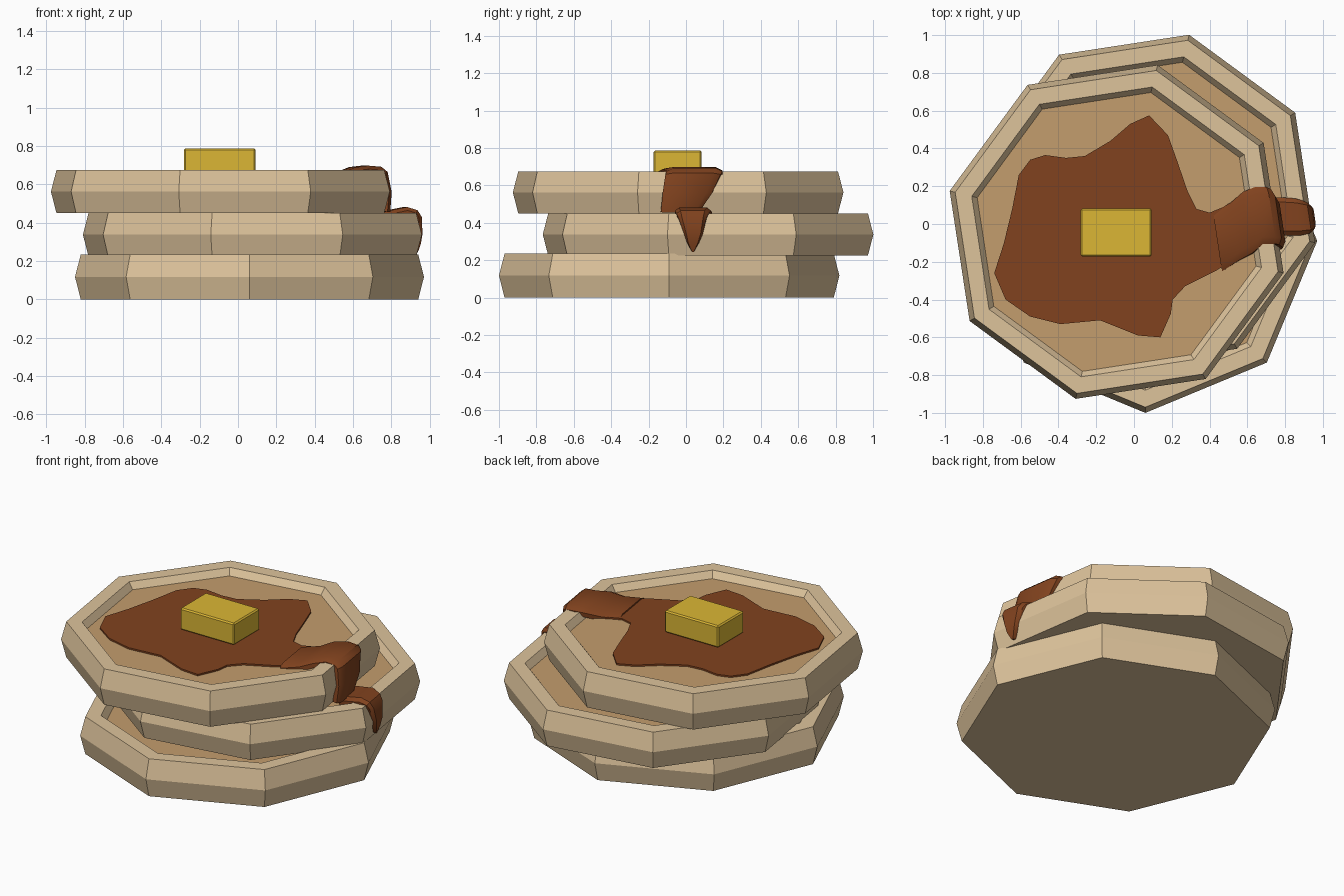
import bpy, bmesh
from math import cos, sin, radians
from mathutils import Vector

if "Cube" in bpy.data.objects:
    bpy.data.objects.remove(bpy.data.objects["Cube"])


def material(name, rgb):
    m = bpy.data.materials.new(name)
    m.diffuse_color = (*rgb, 1)
    m.use_nodes = True
    m.node_tree.nodes["Principled BSDF"].inputs["Base Color"].default_value = m.diffuse_color
    return m


EDGE = material("pancake_edge", (0.73, 0.55, 0.33))
FACE = material("pancake_face", (0.55, 0.34, 0.155))
SYRUP = material("syrup", (0.22, 0.055, 0.013))
BUTTER = material("butter", (0.71, 0.47, 0.035))


def finish(name, bm, *mats, smooth=False):
    bmesh.ops.recalc_face_normals(bm, faces=bm.faces)
    me = bpy.data.meshes.new(name)
    bm.to_mesh(me)
    bm.free()
    for m in mats:
        me.materials.append(m)
    ob = bpy.data.objects.new(name, me)
    bpy.context.collection.objects.link(ob)
    if smooth:
        bpy.ops.object.select_all(action='DESELECT')
        ob.select_set(True)
        bpy.context.view_layer.objects.active = ob
        bpy.ops.object.shade_smooth_by_angle(angle=radians(35))
    return ob


def loft(bm, rings):
    """Skin closed rings of points and cap both ends; returns the last cap."""
    vs = [[bm.verts.new(p) for p in r] for r in rings]
    n = len(vs[0])
    for a, b in zip(vs, vs[1:]):
        for i in range(n):
            j = (i + 1) % n
            bm.faces.new((a[i], a[j], b[j], b[i]))
    bm.faces.new(vs[0][::-1])
    return bm.faces.new(vs[-1])


# Pancakes: eight-sided, raised rim around a recessed darker face
def pancake(name, cx, cy, z0, z1, turn):
    prof = [(0.88, z0), (0.91, (z0 + z1) / 2), (0.88, z1), (0.79, z1), (0.76, z1 - 0.04)]
    angs = [radians(turn + 45 * i) for i in range(8)]
    bm = bmesh.new()
    cap = loft(bm, [[(cx + r * cos(a), cy + r * sin(a), z) for a in angs] for r, z in prof])
    cap.material_index = 1
    finish(name, bm, EDGE, FACE)


pancake("bottom_pancake", 0.06, -0.09, 0.0, 0.235, 0)
pancake("middle_pancake", 0.075, 0.118, 0.225, 0.45, -13.8)
pancake("top_pancake", -0.092, -0.042, 0.45, 0.675, -13.8)

# Syrup pool: outline raised off the pancake with a sloped border
outline = [(0.08, 0.575), (0.18, 0.47), (0.23, 0.33), (0.285, 0.17), (0.33, 0.08),
           (0.40, 0.06), (0.51, 0.105), (0.56, 0.14), (0.56, -0.17), (0.43, -0.25),
           (0.27, -0.33), (0.205, -0.40), (0.195, -0.475), (0.14, -0.60), (0.02, -0.59),
           (-0.18, -0.51), (-0.39, -0.53), (-0.55, -0.49), (-0.68, -0.40), (-0.74, -0.26),
           (-0.69, -0.105), (-0.645, 0.08), (-0.61, 0.26), (-0.55, 0.34), (-0.47, 0.365),
           (-0.36, 0.35), (-0.26, 0.36), (-0.125, 0.44), (-0.02, 0.53)]
bm = bmesh.new()
top = loft(bm, [[(x, y, z) for x, y in outline] for z in (0.625, 0.645)])
bmesh.ops.inset_region(bm, faces=[top], thickness=0.022, depth=0.015)
finish("syrup_pool", bm, SYRUP, smooth=True)


# Syrup streams: stations are (x, z, y_min, y_max) of the outer surface
def stream(name, stations, thick=0.045):
    rings = []
    for i, (x, z, y0, y1) in enumerate(stations):
        a, b = stations[max(i - 1, 0)], stations[min(i + 1, len(stations) - 1)]
        t = Vector((b[0] - a[0], 0, b[1] - a[1])).normalized()
        inward = Vector((t.z, 0, -t.x)) * thick
        e = (y1 - y0) * 0.12
        ring = []
        for y, depth in ((y0, 1), (y0, 0.4), (y0 + e, 0), (y1 - e, 0), (y1, 0.4), (y1, 1)):
            # skewed to follow the slanted pancake side
            ring.append(Vector((x - 0.15 * (y - 0.05), y, z)) + inward * depth)
        rings.append(ring)
    bm = bmesh.new()
    loft(bm, rings)
    finish(name, bm, SYRUP, smooth=True)


stream("syrup_over_top_rim", [
    (0.42, 0.655, -0.25, 0.06), (0.52, 0.665, -0.19, 0.115), (0.59, 0.69, -0.155, 0.17),
    (0.66, 0.698, -0.105, 0.195), (0.73, 0.692, -0.105, 0.195), (0.762, 0.665, -0.11, 0.185),
    (0.78, 0.56, -0.125, 0.14), (0.77, 0.455, -0.135, 0.07)])
stream("syrup_drip", [
    (0.72, 0.455, -0.06, 0.14), (0.80, 0.468, -0.06, 0.14), (0.87, 0.482, -0.06, 0.135),
    (0.925, 0.465, -0.05, 0.12), (0.948, 0.43, -0.04, 0.11), (0.955, 0.34, -0.01, 0.09),
    (0.948, 0.29, 0.005, 0.07), (0.935, 0.245, 0.03, 0.045)])

# Butter pat with slightly bevelled edges
bm = bmesh.new()
bmesh.ops.create_cube(bm, size=1)
for v in bm.verts:
    v.co = Vector((v.co.x * 0.375 - 0.095, v.co.y * 0.255 - 0.045, v.co.z * 0.137 + 0.7185))
bmesh.ops.bevel(bm, geom=bm.edges[:], offset=0.008, segments=1, affect='EDGES')
finish("butter_pat", bm, BUTTER)
